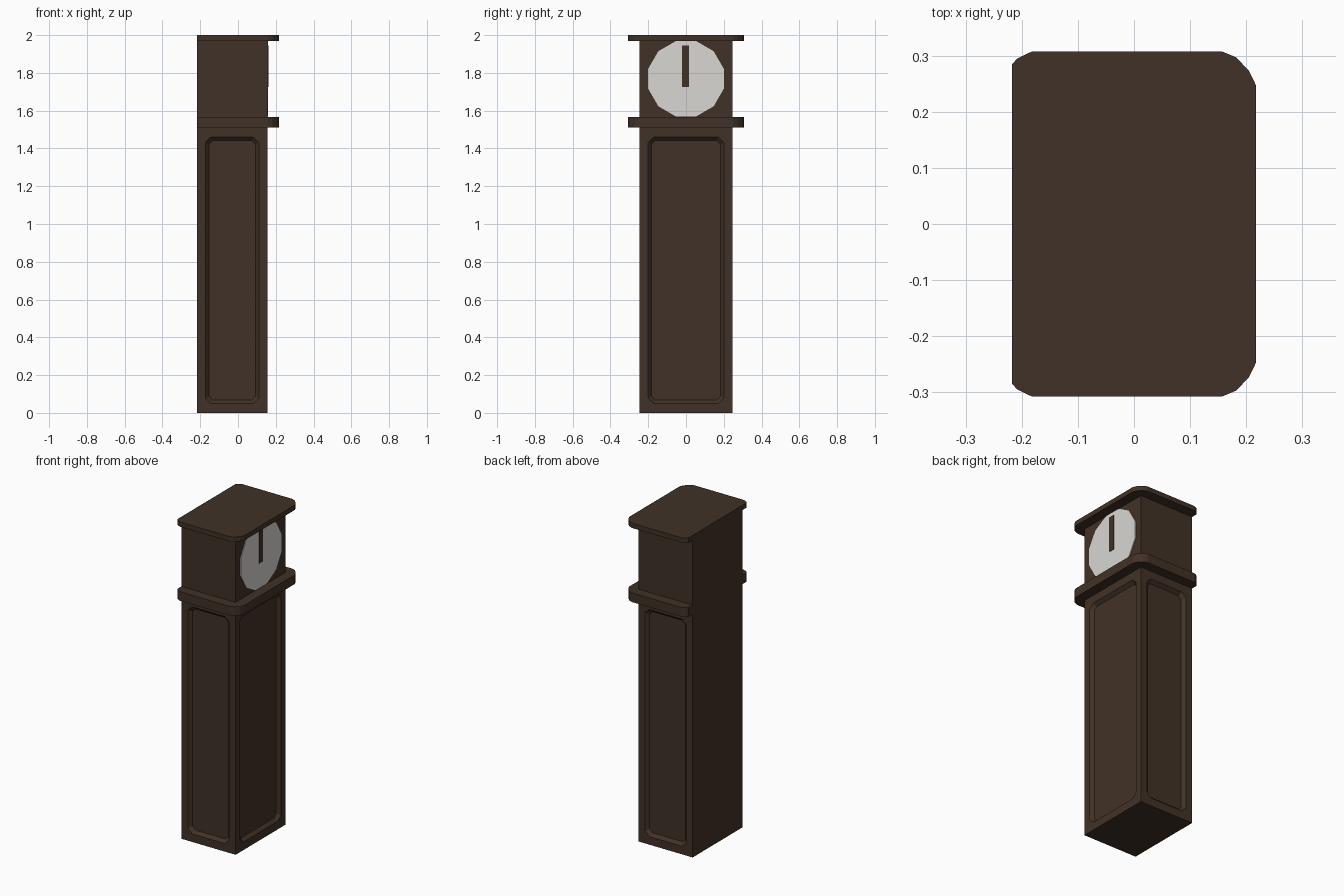
import bpy, bmesh, math

if "Cube" in bpy.data.objects:
    bpy.data.objects.remove(bpy.data.objects["Cube"])


def material(name, rgb):
    m = bpy.data.materials.new(name)
    m.diffuse_color = (*rgb, 1)
    m.use_nodes = True
    m.node_tree.nodes["Principled BSDF"].inputs["Base Color"].default_value = m.diffuse_color
    return m


WOOD = material("dark wood", (0.052, 0.031, 0.020))
WHITE = material("dial white", (0.69, 0.68, 0.65))
X0, X1, Y, TOP = -0.217, 0.155, 0.245, 1.97


def finish(name, bm, mat):
    bmesh.ops.remove_doubles(bm, verts=bm.verts, dist=1e-5)
    bmesh.ops.recalc_face_normals(bm, faces=bm.faces)
    me = bpy.data.meshes.new(name)
    bm.to_mesh(me)
    bm.free()
    me.materials.append(mat)
    ob = bpy.data.objects.new(name, me)
    bpy.context.collection.objects.link(ob)
    return ob


def add_face(bm, pts):
    return bm.faces.new([bm.verts.new(p) for p in pts])


def clipped_rect(u0, u1, v0, v1, c):
    return [(u0 + c, v0), (u1 - c, v0), (u1, v0 + c), (u1, v1 - c),
            (u1 - c, v1), (u0 + c, v1), (u0, v1 - c), (u0, v0 + c)]


def panelled_wall(bm, place, u0, u1, p0, p1):
    """Wall from floor to roof with a sunken panel; place(u, v, depth) -> xyz."""
    rect = [(u0, 0), (u1, 0), (u1, TOP), (u0, TOP)]
    outer = clipped_rect(p0, p1, 0.05, 1.46, 0.028)
    inner = clipped_rect(p0 + 0.018, p1 - 0.018, 0.068, 1.442, 0.020)
    for i in range(4):
        a, b = rect[i], rect[(i + 1) % 4]
        o0, o1, o2 = (outer[(2 * i + k) % 8] for k in range(3))
        add_face(bm, [place(*p, 0) for p in (a, b, o1, o0)])
        add_face(bm, [place(*p, 0) for p in (b, o2, o1)])
    for i in range(8):
        j = (i + 1) % 8
        add_face(bm, [place(*outer[i], 0), place(*outer[j], 0),
                      place(*inner[j], 0.02), place(*inner[i], 0.02)])
    add_face(bm, [place(*p, 0.02) for p in inner])


# Case: two panelled sides, panelled dial side, plain back
bm = bmesh.new()
for s in (-1, 1):
    panelled_wall(bm, lambda u, v, d, s=s: (u, s * (Y - d), v), X0, X1, -0.172, 0.110)
panelled_wall(bm, lambda u, v, d: (X1 - d, u, v), -Y, Y, -0.2, 0.2)
add_face(bm, [(X0, -Y, 0), (X0, Y, 0), (X0, Y, TOP), (X0, -Y, TOP)])
for z in (0, TOP):
    add_face(bm, [(X0, -Y, z), (X1, -Y, z), (X1, Y, z), (X0, Y, z)])
finish("clock_case", bm, WOOD)

# Rounded cornice and waist moulding, flush with the back
half = [(-0.217, 0.285), (-0.208, 0.295), (-0.183, 0.307), (0.158, 0.307),
        (0.182, 0.297), (0.205, 0.273), (0.217, 0.248)]
outline = half + [(x, -y) for x, y in reversed(half)]


def prism(name, pts, offset, mat):
    bm = bmesh.new()
    f = add_face(bm, pts)
    r = bmesh.ops.extrude_face_region(bm, geom=[f])
    vs = [g for g in r["geom"] if isinstance(g, bmesh.types.BMVert)]
    bmesh.ops.translate(bm, verts=vs, vec=offset)
    return finish(name, bm, mat)


for name, z, h in (("cornice", TOP, 0.03), ("waist_moulding", 1.51, 0.057)):
    prism(name, [(x, y, z) for x, y in outline], (0, 0, h), WOOD)

# Twelve-sided dial plate and the upright hand
ring = [math.radians(15 + 30 * i) for i in range(12)]
prism("dial", [(X1 - 0.001, 0.207 * math.cos(a), 1.769 + 0.2065 * math.sin(a)) for a in ring],
      (0.005, 0, 0), WHITE)
prism("hand", [(X1 + 0.003, y, z) for y, z in
               ((-0.022, 1.725), (0.015, 1.725), (0.015, 1.945), (-0.022, 1.945))],
      (0.004, 0, 0), WOOD)
